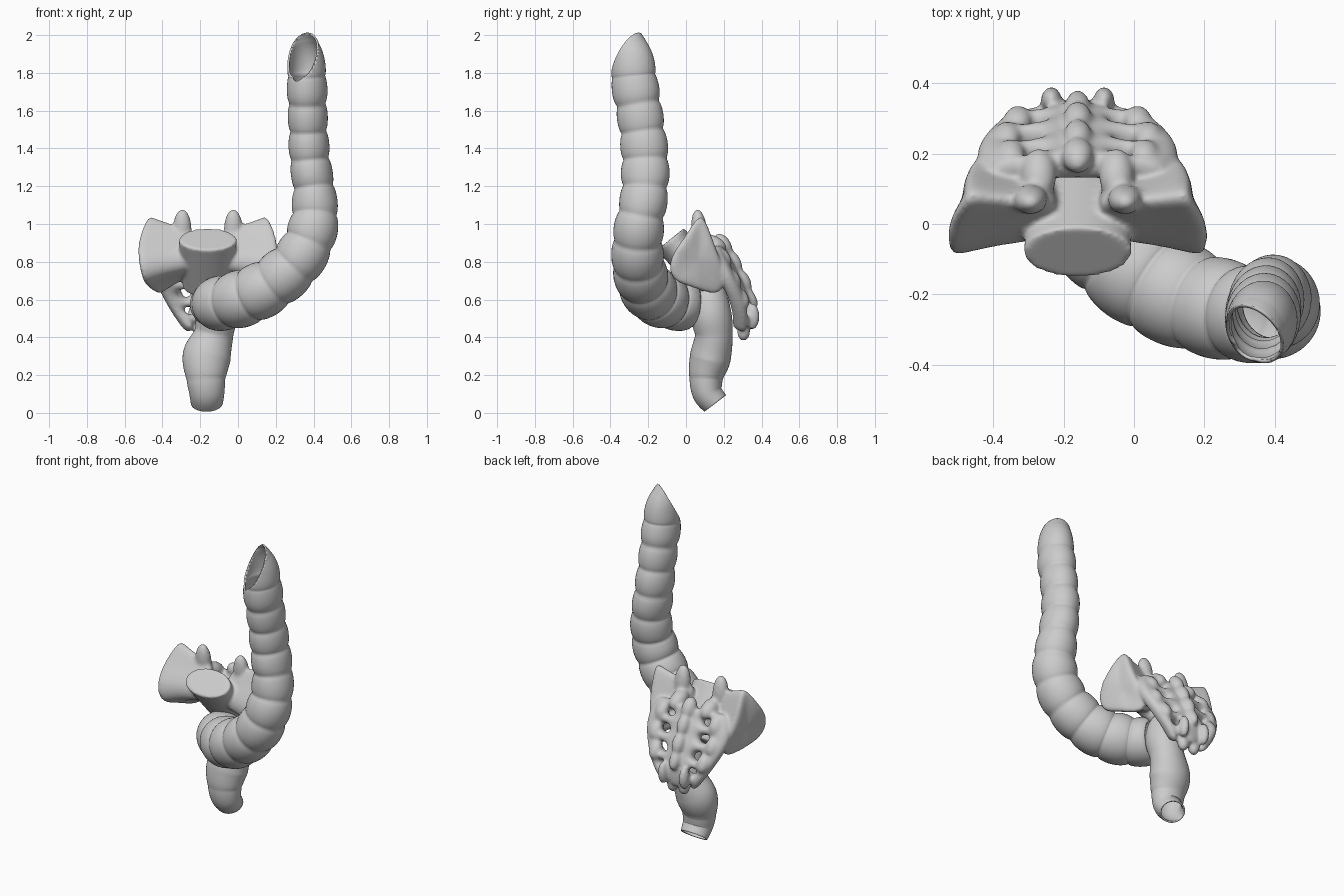
import bpy, bmesh, math
from mathutils import Vector, Matrix

if "Cube" in bpy.data.objects:
    bpy.data.objects.remove(bpy.data.objects["Cube"])

grey = bpy.data.materials.new("bone_grey")
grey.use_nodes = True
grey.diffuse_color = (0.6, 0.6, 0.6, 1)
grey.node_tree.nodes["Principled BSDF"].inputs["Base Color"].default_value = (0.6, 0.6, 0.6, 1)
MID = -0.16  # symmetry plane of the bone


def make_object(name, bm):
    bmesh.ops.recalc_face_normals(bm, faces=bm.faces)
    mesh = bpy.data.meshes.new(name)
    bm.to_mesh(mesh)
    bm.free()
    mesh.materials.append(grey)
    mesh.shade_smooth()
    obj = bpy.data.objects.new(name, mesh)
    bpy.context.collection.objects.link(obj)
    return obj


def spline(points, steps):
    """Catmull-Rom samples through points of any dimension."""
    pts = [Vector(p) for p in points]
    pts = [2 * pts[0] - pts[1]] + pts + [2 * pts[-1] - pts[-2]]
    out = []
    for a, b, c, d in zip(pts, pts[1:], pts[2:], pts[3:]):
        for i in range(steps):
            t = i / steps
            out.append(0.5 * (2 * b + (c - a) * t + (2 * a - 5 * b + 4 * c - d) * t * t
                              + (3 * b - a - 3 * c + d) * t ** 3))
    return out + [pts[-2]]


def sweep(path, pouch, depth, widen, sides=40):
    """Tube of pouches along (x, y, z, radius) samples; widen(z) makes the section oval."""
    bm = bmesh.new()
    rings, length, side = [], 0, Vector((1, 0, 0))
    for i, p in enumerate(path):
        ahead, behind = path[min(i + 1, len(path) - 1)], path[max(i - 1, 0)]
        tangent = (ahead - behind).xyz.normalized()
        side = (side - tangent * side.dot(tangent)).normalized()
        up = tangent.cross(side)
        if i:
            length += (p.xyz - path[i - 1].xyz).length
        swell = 1.6 * math.sqrt(abs(math.sin(math.pi * length / pouch))) - 1
        r = p.w + depth * swell * min(1, (length / 0.4) ** 2)
        rx, ry = r * (1 + widen(p.z)), r * (1 - widen(p.z))
        rings.append([bm.verts.new(p.xyz + rx * side * math.cos(a) + ry * up * math.sin(a))
                      for a in (2 * math.pi * k / sides for k in range(sides))])
    for lo, hi in zip(rings, rings[1:]):
        for k in range(sides):
            n = (k + 1) % sides
            bm.faces.new((lo[k], lo[n], hi[n], hi[k]))
    return bm


def wall(obj, thickness):
    mod = obj.modifiers.new("wall", "SOLIDIFY")
    mod.thickness = thickness
    mod.offset = -1


# Segmented bowel: upright limb, bend and sideways limb, cut obliquely at the top
bowel_path = spline([(0.29, -0.38, 2.04, 0.08), (0.33, -0.325, 1.965, 0.09), (0.358, -0.288, 1.875, 0.104),
                     (0.365, -0.273, 1.75, 0.111), (0.37, -0.24, 1.55, 0.108), (0.38, -0.217, 1.35, 0.112),
                     (0.405, -0.222, 1.15, 0.116), (0.395, -0.25, 0.97, 0.127), (0.32, -0.255, 0.81, 0.134),
                     (0.19, -0.225, 0.69, 0.14), (0.06, -0.165, 0.62, 0.147), (-0.06, -0.075, 0.585, 0.142),
                     (-0.13, 0.02, 0.575, 0.13), (-0.145, 0.09, 0.57, 0.09)], 18)
bm = sweep(bowel_path, 0.148, 0.011, lambda z: -0.08 * min(1, max(0, (z - 1.05) * 5)))
bmesh.ops.bisect_plane(bm, geom=bm.verts[:] + bm.edges[:] + bm.faces[:], plane_co=(0.29, -0.37, 1.745),
                       plane_no=(-0.515, -0.72, 0.47), clear_outer=True)
wall(make_object("segmented_bowel", bm), 0.01)

# Lower bowel, narrowing to an opening that faces down and back
lower_path = spline([(-0.13, 0.10, 0.68, 0.05), (-0.125, 0.12, 0.63, 0.09), (-0.115, 0.133, 0.52, 0.107),
                     (-0.13, 0.147, 0.41, 0.103), (-0.165, 0.13, 0.3, 0.115), (-0.17, 0.108, 0.2, 0.102),
                     (-0.165, 0.112, 0.11, 0.085), (-0.165, 0.155, 0.05, 0.075)], 10)
wall(make_object("lower_bowel", sweep(lower_path, 0.26, 0.005,
                                      lambda z: 0.08 * min(1, max(0, (0.45 - z) * 8)))), 0.01)


# Bone plate with two rows of openings
def bone_plate():
    rows = spline([(0.16, 0.88, 0.24), (0.20, 0.80, 0.285), (0.245, 0.71, 0.285),
                   (0.29, 0.61, 0.24), (0.31, 0.52, 0.185), (0.305, 0.43, 0.11)], 2)
    columns = (-1, -0.62, -0.36, 0, 0.36, 0.62, 1)
    bm = bmesh.new()
    grid = [[bm.verts.new((MID + u * w, y - 0.035 * u * u, z)) for u in columns] for y, z, w in rows]
    for i in range(len(rows) - 1):
        for j in range(len(columns) - 1):
            if not (i % 2 == 1 and j in (1, 4)):
                bm.faces.new((grid[i][j], grid[i][j + 1], grid[i + 1][j + 1], grid[i + 1][j]))
    obj = make_object("bone_plate", bm)
    mod = obj.modifiers.new("thickness", "SOLIDIFY")
    mod.thickness, mod.offset = 0.088, 0
    obj.modifiers.new("round", "SUBSURF").levels = 2
    return obj


# Flared wing, lofted from a small inner outline to the slanted outer face
def wing(sign):
    outline = [(0.075, 1.08), (0.0, 0.94), (-0.10, 0.82), (-0.09, 0.69), (0.03, 0.66),
               (0.12, 0.62), (0.21, 0.62), (0.21, 0.76), (0.16, 0.88), (0.12, 1.0)]
    bm = bmesh.new()
    loops = []
    for t, scale in ((0, 0.6), (0.5, 0.72), (0.85, 0.95), (1, 1)):
        loop = []
        for y, z in outline:
            outer = 0.385 - 0.42 * max(y, 0) - 0.3 * max(z - 0.97, 0) - 0.3 * max(0.78 - z, 0)
            loop.append(bm.verts.new((MID + sign * (0.06 + (outer - 0.06) * t),
                                      0.03 + (y - 0.03) * scale, 0.87 + (z - 0.87) * scale)))
        loops.append(loop)
    for a, b in zip(loops, loops[1:]):
        for k in range(len(a)):
            n = (k + 1) % len(a)
            bm.faces.new((a[k], a[n], b[n], b[k]))
    caps = [bm.faces.new(loops[0]), bm.faces.new(loops[-1])]
    bmesh.ops.poke(bm, faces=caps)
    obj = make_object("wing", bm)
    obj.modifiers.new("round", "SUBSURF").levels = 2
    return obj


def knob(offset, y, z, size, tilt=0):
    bm = bmesh.new()
    turn = Matrix.Translation((MID + offset, y, z)) @ Matrix.Rotation(tilt, 4, "X")
    bmesh.ops.create_uvsphere(bm, u_segments=20, v_segments=12, radius=1,
                              matrix=turn @ Matrix.Diagonal((*size, 1)))
    return make_object("knob", bm)


# Front body with a tilted oval end face
def front_body():
    bm = bmesh.new()
    top, low = Vector((MID, -0.082, 0.92)), Vector((MID, 0.13, 0.66))
    turn = (top - low).to_track_quat("Z", "X").to_matrix().to_4x4()
    bmesh.ops.create_cone(bm, cap_ends=True, segments=32, radius1=0.13, radius2=0.155, depth=(top - low).length,
                          matrix=Matrix.Translation((top + low) / 2) @ turn @ Matrix.Diagonal((0.6, 1, 1, 1)))
    return make_object("front_body", bm)


parts = [bone_plate(), front_body()]
for y, z, r in ((0.195, 0.885, 0.045), (0.25, 0.80, 0.04), (0.30, 0.70, 0.04), (0.335, 0.61, 0.035)):
    parts.append(knob(0, y, z, (r, r, 0.07), 0.5))                        # middle crest
for s in (-1, 1):
    parts.append(wing(s))
    parts.append(knob(s * 0.135, 0.07, 0.97, (0.05, 0.042, 0.11), 0.1))     # upper process
    parts.append(knob(s * 0.11, 0.14, 0.89, (0.05, 0.08, 0.05), -0.4))      # arch side
    parts.append(knob(s * 0.075, 0.352, 0.51, (0.03, 0.038, 0.07)))         # lower horn
    parts.append(knob(s * 0.04, 0.305, 0.43, (0.035, 0.035, 0.05)))         # tip
    for off, y, z in ((0.19, 0.20, 0.82), (0.2, 0.25, 0.71), (0.17, 0.295, 0.61)):
        parts.append(knob(s * off, y, z, (0.04, 0.035, 0.06), 0.5))         # back bumps

# Merge the bone parts into one rounded surface
bpy.ops.object.select_all(action="DESELECT")
for obj in parts:
    obj.select_set(True)
bpy.context.view_layer.objects.active = parts[0]
bpy.ops.object.convert(target="MESH")
bpy.ops.object.join()
bone = bpy.context.view_layer.objects.active
bone.name = "pelvic_bone"
mod = bone.modifiers.new("merge", "REMESH")
mod.mode, mod.voxel_size, mod.use_smooth_shade = "VOXEL", 0.009, True
mod = bone.modifiers.new("soften", "SMOOTH")
mod.factor, mod.iterations = 0.5, 10
